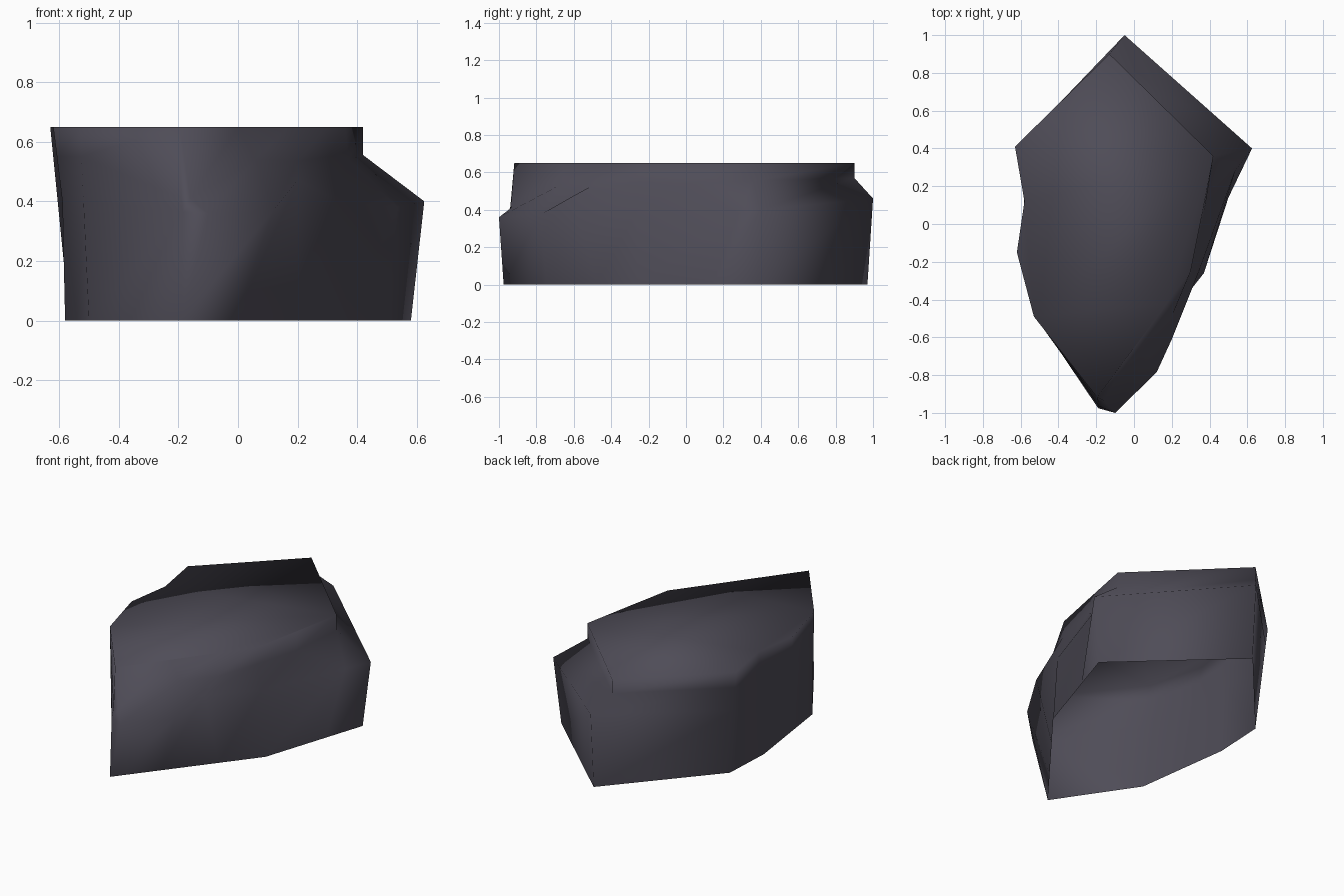
import bpy, bmesh

if "Cube" in bpy.data.objects:
    bpy.data.objects.remove(bpy.data.objects["Cube"])

TOP = 0.65

# Rock columns, clockwise from the back:
# foot (x, y), shoulder (x, y, z), ledge inner edge (x, y, z), rim (x, y)
ledge_side = [
    ((-0.05, 0.97), (-0.05, 1.00, 0.46), (-0.13, 0.90, 0.57), (-0.13, 0.90)),
    ((0.58, 0.385), (0.625, 0.40, 0.40), (0.42, 0.36, 0.555), (0.42, 0.36)),
    ((0.50, 0.14), (0.535, 0.28, 0.38), (0.37, 0.05, 0.54), (0.36, 0.05)),
    ((0.37, -0.26), (0.34, -0.26, 0.40), (0.305, -0.25, 0.55), (0.30, -0.25)),
    ((0.20, -0.477), (0.20, -0.61, 0.47), (0.20, -0.49, 0.535), (0.17, -0.425)),
    ((-0.01, -0.745), (0.12, -0.785, 0.37), (0.06, -0.66, 0.54), (0.0, -0.655)),
    ((-0.19, -0.975), (-0.10, -1.00, 0.36), (-0.16, -0.935, 0.41), (-0.195, -0.918)),
    ((-0.19, -0.975), (-0.185, -0.965, 0.365), (-0.19, -0.94, 0.41), (-0.195, -0.918)),
]
# The left side is a plain leaning wall: foot and rim only
plain_side = [
    ((-0.50, -0.515), (-0.53, -0.49)),
    ((-0.54, -0.22), (-0.62, -0.15)),
    ((-0.58, 0.07), (-0.58, 0.12)),
    ((-0.565, 0.38), (-0.63, 0.41)),
]


def lean(foot, rim, z):
    t = z / TOP
    return tuple(f + (r - f) * t for f, r in zip(foot, rim)) + (z,)


columns = [[(*f, 0), s, n, (*r, TOP)] for f, s, n, r in ledge_side]
columns += [[(*f, 0), lean(f, r, 0.40), lean(f, r, 0.55), (*r, TOP)]
            for f, r in plain_side]

# Skin the columns and close the flat top; the base stays open
bm = bmesh.new()
grid = [[bm.verts.new(p) for p in col] for col in columns]
for i, col in enumerate(grid):
    nxt = grid[(i + 1) % len(grid)]
    for k in range(3):
        bm.faces.new((nxt[k], nxt[k + 1], col[k + 1], col[k]))
bm.faces.new([c[3] for c in grid])
bmesh.ops.remove_doubles(bm, verts=bm.verts[:], dist=0.002)
bmesh.ops.recalc_face_normals(bm, faces=bm.faces[:])
bm.normal_update()
top = max(bm.faces, key=lambda f: f.calc_center_median().z)
if top.normal.z < 0:
    bmesh.ops.reverse_faces(bm, faces=bm.faces[:])
for f in bm.faces:
    f.smooth = True
mesh = bpy.data.meshes.new("rock")
bm.to_mesh(mesh)
bm.free()

stone = bpy.data.materials.new("dark_slate")
stone.diffuse_color = (0.078, 0.073, 0.096, 1)
stone.use_nodes = True
stone.node_tree.nodes["Principled BSDF"].inputs["Base Color"].default_value = stone.diffuse_color
mesh.materials.append(stone)
bpy.context.collection.objects.link(bpy.data.objects.new("rock", mesh))
